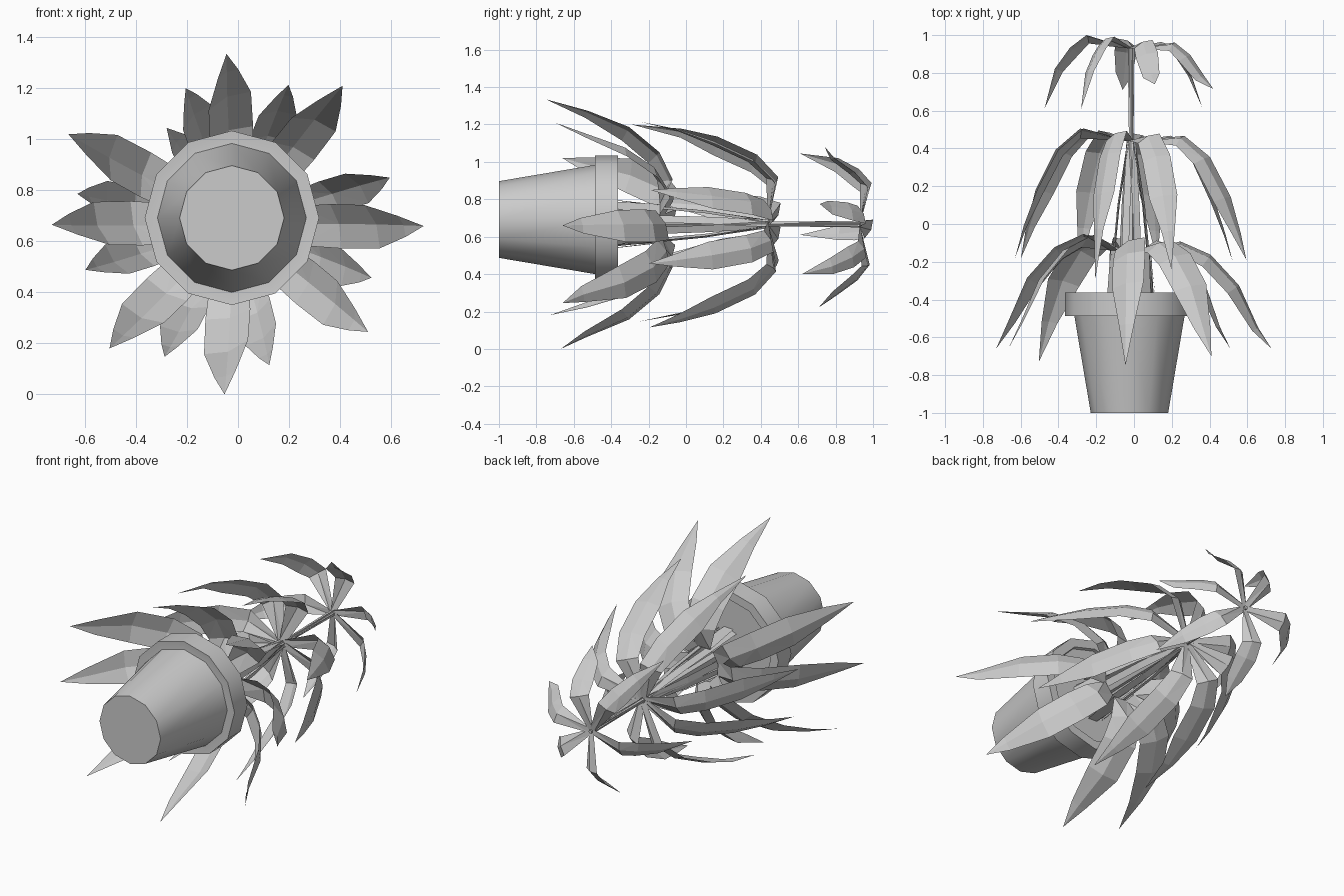
import bpy, bmesh, math
from mathutils import Vector

if "Cube" in bpy.data.objects:
    bpy.data.objects.remove(bpy.data.objects["Cube"])

def material(name, v):
    m = bpy.data.materials.new(name)
    m.diffuse_color = (v, v, v, 1)
    m.use_nodes = True
    m.node_tree.nodes["Principled BSDF"].inputs["Base Color"].default_value = m.diffuse_color
    return m

GREY = material("plain grey", 0.6)
AXIS = Vector((-0.015, 0, 0.668))   # plant axis runs along +y
POT = Vector((-0.024, 0, 0.692))
TWIST = math.radians(24)            # every blade leans the same way round

def finish(name, bm, smooth=None):
    me = bpy.data.meshes.new(name)
    bm.to_mesh(me)
    bm.free()
    me.materials.append(GREY)
    ob = bpy.data.objects.new(name, me)
    bpy.context.collection.objects.link(ob)
    if smooth:
        bpy.ops.object.select_all(action='DESELECT')
        ob.select_set(True)
        bpy.context.view_layer.objects.active = ob
        bpy.ops.object.shade_smooth_by_angle(angle=smooth)

def lathe(name, profile, centre, sides=12, smooth=math.radians(40)):
    """Spin (radius, y) points about the y direction, closing both ends."""
    bm = bmesh.new()
    rings = [[bm.verts.new(centre + Vector((r * math.cos(a), y, r * math.sin(a))))
              for a in (i * math.tau / sides for i in range(sides))] for r, y in profile]
    for a, b in zip(rings, rings[1:]):
        for i in range(sides):
            j = (i + 1) % sides
            bm.faces.new((a[i], b[i], b[j], a[j]))
    bm.faces.new(rings[0])
    bm.faces.new(rings[-1][::-1])
    bmesh.ops.recalc_face_normals(bm, faces=bm.faces)
    finish(name, bm, smooth)

def leaf(bm, tip, stem, blade):
    """Stem rows are (r, y, width), blade rows are (fraction of the tip
    radius, y, width) and lean by TWIST; the blade ends in a point."""
    out = Vector((tip[0], 0, tip[2])) - AXIS
    reach = out.length
    out.normalize()
    side = out.cross(Vector((0, 1, 0)))
    # leaves on the +x side arch a little lower
    rows = stem + [(f * reach, y - 0.02 * out.x - 0.01, w) for f, y, w in blade]
    path = [AXIS + out * r + Vector((0, y, 0)) for r, y, w in rows] + [Vector(tip)]
    point = bm.verts.new(tip)
    prev = None
    for i, (r, y, w) in enumerate(rows):
        along = (path[i + 1] - path[max(i - 1, 0)]).normalized()
        under = along.cross(side)
        across, centre, crease = side, path[i], Vector()
        if i >= len(stem):
            across = side * math.cos(TWIST) + under * math.sin(TWIST)
            centre = centre + under * w * 0.1
            crease = along.cross(across) * w * 0.06
        row = [bm.verts.new(centre + across * w / 2 + crease), bm.verts.new(centre - crease),
               bm.verts.new(centre - across * w / 2 + crease)]
        if prev:
            for k in (0, 1):
                bm.faces.new((prev[k], prev[k + 1], row[k + 1], row[k]))
        prev = row
    for k in (0, 1):
        bm.faces.new((prev[k], prev[k + 1], point))

def tier(name, tips, stem, blade):
    bm = bmesh.new()
    for t in tips:
        leaf(bm, t, stem, blade)
    bmesh.ops.triangulate(bm, faces=bm.faces)
    finish(name, bm)

# Pot with thick rim and soil
lathe("pot", [(0.205, -1), (0.292, -0.485), (0.318, -0.485), (0.342, -0.487), (0.342, -0.363),
              (0.29, -0.363), (0.285, -0.38)], POT)

# Central stalk
lathe("stalk", [(0.03, -0.4), (0.013, 0.44), (0.012, 0.94)], AXIS, 5)

# Lowest and widest leaves
tier("lower_leaves",
     [(-0.045, -0.75, 1.335), (0.41, -0.70, 1.21), (0.728, -0.66, 0.66), (0.51, -0.66, 0.245),
      (-0.053, -0.67, 0.0), (-0.504, -0.73, 0.18), (-0.73, -0.66, 0.665), (-0.665, -0.66, 1.02)],
     [(0.13, -0.4, 0.06), (0.10, -0.14, 0.09)],
     [(0.35, -0.07, 0.17), (0.56, -0.14, 0.19), (0.76, -0.3, 0.185), (0.9, -0.52, 0.09)])

# Middle leaves
tier("middle_leaves",
     [(0.595, -0.19, 0.85), (0.523, -0.20, 0.457), (0.123, -0.195, 0.115), (-0.288, -0.25, 0.147),
      (-0.598, -0.18, 0.488), (-0.63, -0.18, 0.786), (-0.205, -0.29, 1.2), (0.198, -0.24, 1.214)],
     [(0.12, -0.4, 0.04), (0.07, 0.1, 0.04), (0.015, 0.44, 0.04)],
     [(0.43, 0.49, 0.13), (0.64, 0.38, 0.15), (0.82, 0.17, 0.15), (0.93, -0.02, 0.07)])

# Top leaves
tier("top_leaves",
     [(-0.28, 0.61, 1.045), (0.11, 0.74, 1.083), (0.42, 0.715, 0.775),
      (0.36, 0.62, 0.40), (-0.06, 0.71, 0.222), (-0.474, 0.61, 0.61)],
     [(0.02, -0.4, 0.02), (0.01, 0.44, 0.015), (0.01, 0.93, 0.03)],
     [(0.5, 0.985, 0.11), (0.68, 0.92, 0.12), (0.86, 0.81, 0.09)])
